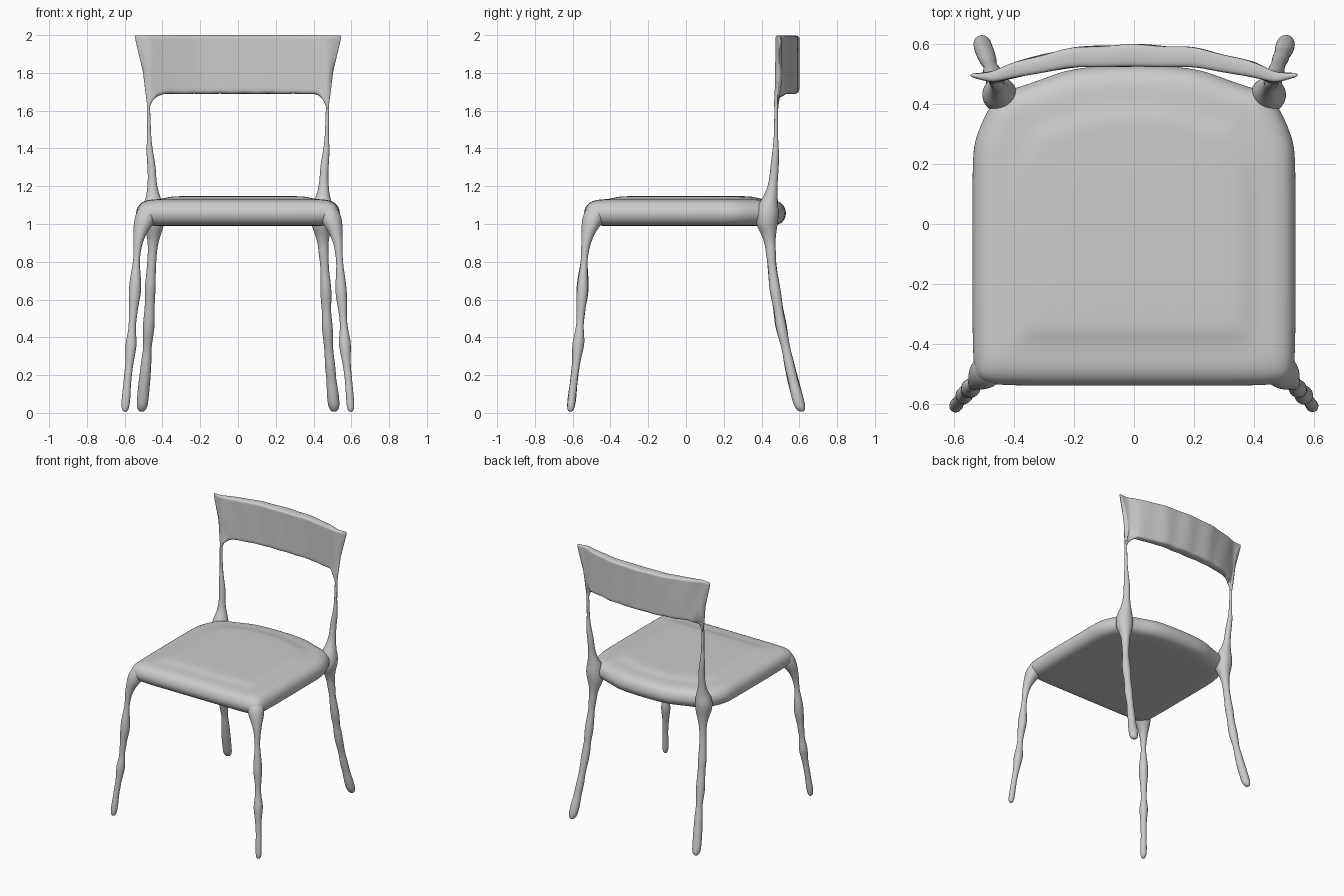
import bpy, math, random

random.seed(4)
cube = bpy.data.objects.get("Cube")
if cube:
    bpy.data.objects.remove(cube)


def loft(name, rings, levels):
    """Skin closed rings of equal length, cap both ends and smooth."""
    n = len(rings[0])
    verts = [p for ring in rings for p in ring]
    faces = [(a * n + i, a * n + (i + 1) % n, (a + 1) * n + (i + 1) % n, (a + 1) * n + i)
             for a in range(len(rings) - 1) for i in range(n)]
    faces += [tuple(reversed(range(n))), tuple(range(len(verts) - n, len(verts)))]
    mesh = bpy.data.meshes.new(name)
    mesh.from_pydata(verts, [], faces)
    mesh.shade_smooth()
    obj = bpy.data.objects.new(name, mesh)
    bpy.context.collection.objects.link(obj)
    sub = obj.modifiers.new("Subdivision", 'SUBSURF')
    sub.levels = sub.render_levels = levels
    return obj


def lerp_table(table, x):
    """Linear lookup in a list of (key, value...) rows."""
    x = min(max(x, table[0][0]), table[-1][0])
    for a, b in zip(table, table[1:]):
        if x <= b[0]:
            t = (x - a[0]) / (b[0] - a[0])
            return [p + (q - p) * t for p, q in zip(a[1:], b[1:])]


def limb(name, side, path, sides=12):
    """Knobbly tapering limb through (z, x, y, radius) stations."""
    heights = [path[0][0]]
    for a, b in zip(path, path[1:]):
        steps = max(1, round((b[0] - a[0]) / 0.06))
        heights += [a[0] + (b[0] - a[0]) * k / steps for k in range(1, steps + 1)]
    rings = []
    for z in heights:
        x, y, r = lerp_table(path, z)
        wobble = 0.12 if 0.03 < z < 0.9 else 0.03
        r *= 1.05 * (1 + random.uniform(-wobble, wobble))
        ring = []
        for i in range(sides):
            a = math.tau * i / sides
            ring.append((side * x + r * math.cos(a), y + r * math.sin(a), z))
        rings.append(ring)
    return loft(name, rings, 2)


# Seat: half outline mirrored, then stacked with a rounded edge and soft pad
half = [(0, -.54), (.25, -.54), (.46, -.54), (.53, -.525), (.54, -.45), (.54, -.1),
        (.54, .2), (.535, .28), (.49, .38), (.45, .44), (.38, .458), (.29, .49),
        (.2, .525), (0, .532)]
outline = half + [(-x, y) for x, y in reversed(half[1:-1])]
edge = [(.14, .99), (.06, .99), (.02, 1.005), (0, 1.04), (0, 1.07), (.015, 1.105),
        (.05, 1.125), (.09, 1.13), (.14, 1.133), (.18, 1.146), (.24, 1.148)]
loft("seat", [[(x * (1 - d / .54), y * (1 - d / .54), z) for x, y in outline]
              for d, z in edge], 2)

# Front legs flaring into the seat corners
front_path = [(.005, .597, -.612, .01), (.025, .597, -.61, .021), (.2, .583, -.59, .021),
              (.28, .572, -.58, .022), (.36, .566, -.57, .031), (.46, .56, -.562, .018),
              (.56, .553, -.555, .024), (.64, .545, -.548, .034), (.72, .543, -.545, .026),
              (.8, .538, -.54, .018), (.9, .53, -.53, .024), (.96, .516, -.515, .036),
              (1, .5, -.5, .052), (1.05, .488, -.488, .056), (1.09, .472, -.472, .05),
              (1.125, .45, -.45, .03)]

# Back legs running on up as thin posts
back_path = [(.005, .51, .612, .014), (.03, .508, .604, .03), (.12, .5, .58, .028),
             (.22, .49, .555, .027), (.34, .48, .53, .022), (.42, .475, .51, .031),
             (.54, .468, .49, .025), (.66, .465, .47, .027), (.78, .458, .455, .022),
             (.9, .45, .445, .027), (.96, .445, .435, .042), (1, .445, .427, .057),
             (1.06, .45, .432, .06), (1.11, .447, .435, .05), (1.15, .45, .45, .035),
             (1.22, .455, .462, .022), (1.3, .456, .469, .023), (1.38, .468, .475, .018),
             (1.45, .47, .476, .011), (1.6, .474, .477, .009), (1.7, .474, .48, .008)]
for side, label in ((1, "left"), (-1, "right")):
    limb("front_leg_" + label, side, front_path)
    limb("back_leg_and_post_" + label, side, back_path)

# Curved backrest: sections across the width, flared top corners
width = [(1.58, .478), (1.7, .478), (1.8, .485), (1.9, .502), (1.95, .52), (2, .553)]
depth = [(0, .525, .6), (.2, .524, .59), (.3, .507, .567), (.4, .488, .54),
         (.47, .472, .51), (.56, .495, .503)]
bottom = [(0, 1.688), (.84, 1.688), (.92, 1.672), (.97, 1.635), (1, 1.58)]
stations = [k / 10 for k in range(-8, 9)]
ends = [.85, .89, .93, .96, .985, 1]
stations = [-u for u in reversed(ends)] + stations + ends
levels = [0, .03, .12, .3, .5, .7, .85, .93, .98, 1]

sections = []
for u in stations:
    low = lerp_table(bottom, abs(u))[0] + .003 * math.sin(u * 23)
    front, back = [], []
    for t in levels:
        z = low + (1.998 - low) * t
        x = u * lerp_table(width, z)[0]
        yf, yb = lerp_table(depth, abs(x))
        slim = .5 if t in (0, 1) else 1
        # Lower tabs thin out to meet the posts
        if z < 1.69 and abs(u) > .9:
            yf, yb = .468, .488
        mid, thick = (yf + yb) / 2, (yb - yf) / 2 * slim
        ripple = .003 * math.sin(u * 17 + t * 2)
        front.append((x, mid - thick + ripple * .5, z))
        back.append((x, mid + thick + ripple, z))
    sections.append(front + back[::-1])
loft("backrest", sections, 2)
